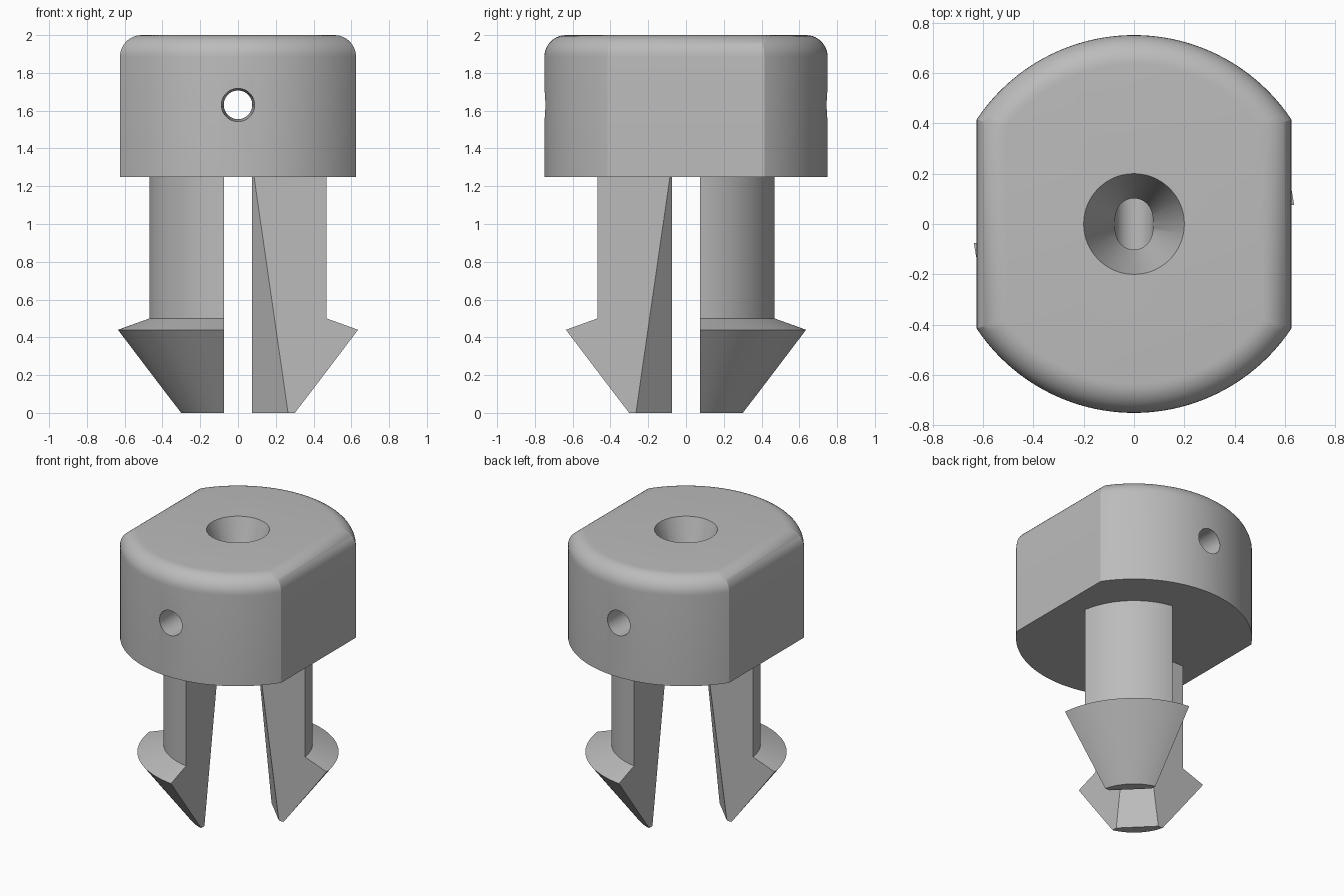
import bpy, bmesh, math
from mathutils import Matrix, Vector

if "Cube" in bpy.data.objects:
    bpy.data.objects.remove(bpy.data.objects["Cube"])

grey = bpy.data.materials.new("light_grey")
grey.diffuse_color = (0.5, 0.5, 0.5, 1)
grey.use_nodes = True
grey.node_tree.nodes["Principled BSDF"].inputs["Base Color"].default_value = grey.diffuse_color


def loft(rings):
    """Closed solid through rings with equal point counts."""
    bm = bmesh.new()
    loops = [[bm.verts.new(p) for p in ring] for ring in rings]
    n = len(loops[0])
    for a, b in zip(loops, loops[1:]):
        for i in range(n):
            j = (i + 1) % n
            bm.faces.new((a[i], a[j], b[j], b[i]))
    bm.faces.new(loops[0][::-1])
    bm.faces.new(loops[-1])
    return bm


def circle(r, z, n=96):
    return [(r * math.cos(2 * math.pi * i / n), r * math.sin(2 * math.pi * i / n), z)
            for i in range(n)]


def make(name, bm):
    bmesh.ops.recalc_face_normals(bm, faces=bm.faces[:])
    mesh = bpy.data.meshes.new(name)
    bm.to_mesh(mesh)
    bm.free()
    mesh.materials.append(grey)
    ob = bpy.data.objects.new(name, mesh)
    bpy.context.collection.objects.link(ob)
    return ob


def activate(ob):
    bpy.ops.object.select_all(action='DESELECT')
    ob.select_set(True)
    bpy.context.view_layer.objects.active = ob


def smooth(ob):
    activate(ob)
    bpy.ops.object.shade_smooth_by_angle(angle=math.radians(25))


# Head: round block with two flats, inset rings form the rounded top edge
def head_ring(d, z, n=48):
    r, x = 0.75 - d, 0.625 - d
    a0 = math.acos(x / r)
    arc = [a0 + (math.pi - 2 * a0) * i / n for i in range(n + 1)]
    return [(r * math.cos(a + s), r * math.sin(a + s), z)
            for s in (0, math.pi) for a in arc]


FILLET = 0.115
rings = [head_ring(0, 1.25)]
for i in range(11):
    t = math.pi / 2 * i / 10
    rings.append(head_ring(FILLET * (1 - math.cos(t)), 2 - FILLET + FILLET * math.sin(t)))
head = make("head", loft(rings))

# Holes: tapered cross hole and conical countersink
bm = loft([circle(0.09, -0.9, 48), circle(0.075, 0, 48), circle(0.09, 0.9, 48)])
bm.transform(Matrix.Translation((0, 0, 1.63)) @ Matrix.Rotation(math.pi / 2, 4, 'X'))
cross_hole = make("cross_hole_cutter", bm)
countersink = make("countersink_cutter",
                   loft([circle(0.073, 1.62, 64), circle(0.2, 2, 64), circle(0.2334, 2.1, 64)]))
activate(head)
for cutter in (cross_hole, countersink):
    mod = head.modifiers.new("hole", 'BOOLEAN')
    mod.operation, mod.solver, mod.object = 'DIFFERENCE', 'EXACT', cutter
    bpy.ops.object.modifier_apply(modifier=mod.name)
for cutter in (cross_hole, countersink):
    bpy.data.objects.remove(cutter)
smooth(head)

# Legs: turned barbed shaft cut to one quadrant, with a sloped inner corner
GAP = 0.075
for name, turn in (("back_right_leg", 0), ("front_left_leg", math.pi)):
    bm = loft([circle(0.31, 0), circle(0.64, 0.44), circle(0.475, 0.5), circle(0.475, 1.27)])
    for co, no in (((GAP, 0, 0), (1, 0, 0)), ((0, GAP, 0), (0, 1, 0)),
                   ((0.265, GAP, 0), (1, 1, 0.144))):
        bmesh.ops.bisect_plane(bm, geom=bm.verts[:] + bm.edges[:] + bm.faces[:], dist=1e-5,
                               plane_co=co, plane_no=Vector(no).normalized(), clear_inner=True)
        bmesh.ops.holes_fill(bm, edges=[e for e in bm.edges if e.is_boundary], sides=0)
    bm.transform(Matrix.Rotation(turn, 4, 'Z'))
    smooth(make(name, bm))
